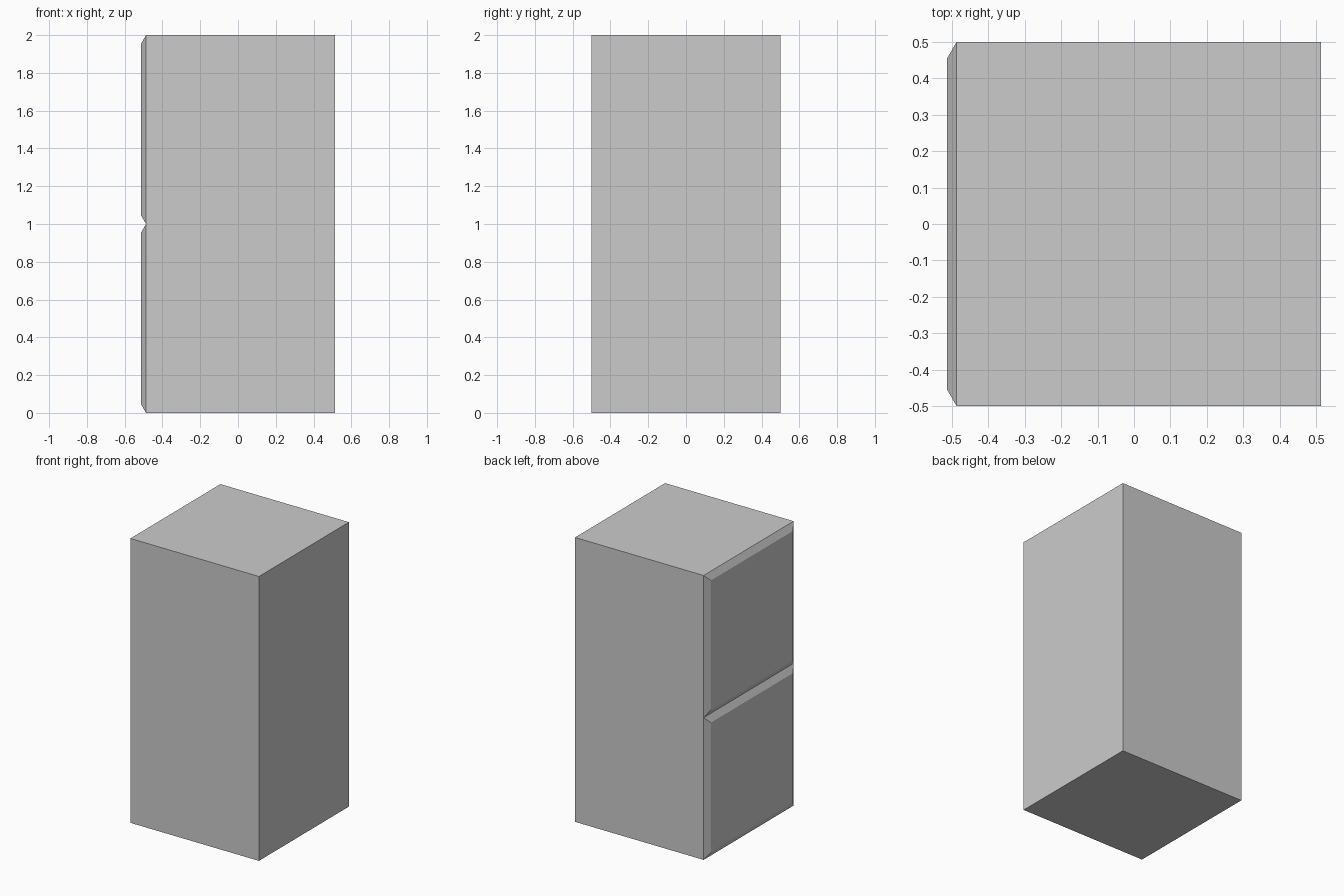
import bpy, bmesh

if "Cube" in bpy.data.objects:
    bpy.data.objects.remove(bpy.data.objects["Cube"])

X_BASE, X_FACE, X_BACK = -0.487, -0.513, 0.513
BEVEL = 0.045


def make_object(name, bm):
    bmesh.ops.recalc_face_normals(bm, faces=bm.faces)
    mesh = bpy.data.meshes.new(name)
    bm.to_mesh(mesh)
    bm.free()
    obj = bpy.data.objects.new(name, mesh)
    bpy.context.collection.objects.link(obj)
    return obj


def square_ring(bm, x, half, z_mid):
    return [bm.verts.new((x, sy * half, z_mid + sz * half))
            for sy, sz in ((-1, -1), (1, -1), (1, 1), (-1, 1))]


# Cabinet body: plain tall box
bm = bmesh.new()
bmesh.ops.create_cube(bm, size=1)
bmesh.ops.scale(bm, vec=(X_BACK - X_BASE, 1, 2), verts=bm.verts)
bmesh.ops.translate(bm, vec=((X_BACK + X_BASE) / 2, 0, 1), verts=bm.verts)
make_object("cabinet_body", bm)


# Two stacked raised panels with chamfered borders on the left side
def raised_panel(name, z_mid):
    bm = bmesh.new()
    outer = square_ring(bm, X_BASE, 0.5, z_mid)
    inner = square_ring(bm, X_FACE, 0.5 - BEVEL, z_mid)
    bm.faces.new(inner)
    for i in range(4):
        j = (i + 1) % 4
        bm.faces.new((outer[i], outer[j], inner[j], inner[i]))
    obj = make_object(name, bm)
    # Open at the back, so make sure the front face points outwards
    if obj.data.polygons[0].normal.x > 0:
        obj.data.flip_normals()


raised_panel("lower_panel", 0.5)
raised_panel("upper_panel", 1.5)
